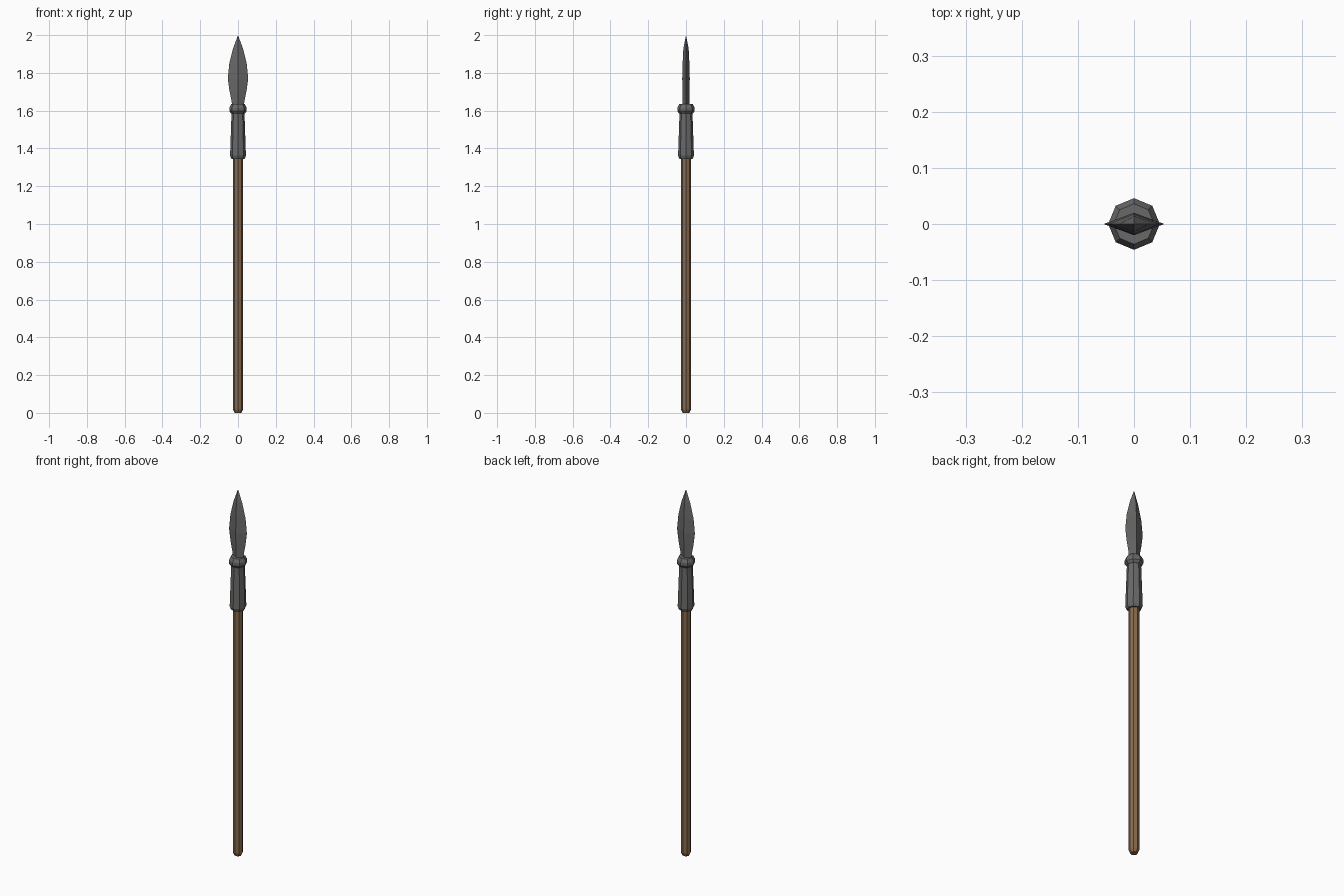
import bpy, bmesh, math

if "Cube" in bpy.data.objects:
    bpy.data.objects.remove(bpy.data.objects["Cube"])


def material(name, rgb):
    m = bpy.data.materials.new(name)
    m.diffuse_color = (*rgb, 1)
    m.use_nodes = True
    m.node_tree.nodes["Principled BSDF"].inputs["Base Color"].default_value = m.diffuse_color
    return m


wood = material("brown wood", (0.24, 0.145, 0.075))
iron = material("dark iron", (0.14, 0.14, 0.138))


def loft(name, rows, sides, mat):
    """Stack rings of (z, x radius, y radius); a zero radius makes a point."""
    bm = bmesh.new()
    rings = []
    for z, rx, ry in rows:
        if rx == 0:
            rings.append([bm.verts.new((0, 0, z))] * sides)
            continue
        rings.append([bm.verts.new((rx * math.cos(2 * math.pi * i / sides),
                                    ry * math.sin(2 * math.pi * i / sides), z))
                      for i in range(sides)])
    for a, b in zip(rings, rings[1:]):
        for i in range(sides):
            j = (i + 1) % sides
            bm.faces.new(dict.fromkeys((a[i], a[j], b[j], b[i])))
    for ring in (rings[0], rings[-1]):
        if ring[0] is not ring[1]:
            bm.faces.new(ring)
    bmesh.ops.recalc_face_normals(bm, faces=bm.faces)
    mesh = bpy.data.meshes.new(name)
    bm.to_mesh(mesh)
    bm.free()
    mesh.materials.append(mat)
    obj = bpy.data.objects.new(name, mesh)
    bpy.context.collection.objects.link(obj)
    return obj


def turned(profile):
    return [(z, r, r) for z, r in profile]


# Wooden pole with chamfered butt
loft("shaft", turned([(0, 0.018), (0.018, 0.026), (1.36, 0.026)]), 8, wood)

# Tapered socket and the collar above it
loft("socket", turned([(1.345, 0.035), (1.362, 0.042), (1.595, 0.034)]), 8, iron)
loft("collar", turned([(1.585, 0.036), (1.598, 0.046), (1.615, 0.046),
                       (1.634, 0.036)]), 8, iron)

# Leaf blade with a diamond cross-section
loft("blade", [(1.615, 0.030, 0.018), (1.65, 0.034, 0.018), (1.71, 0.046, 0.019),
               (1.77, 0.054, 0.020), (1.85, 0.046, 0.018), (1.93, 0.026, 0.014),
               (2.0, 0, 0)], 4, iron)
